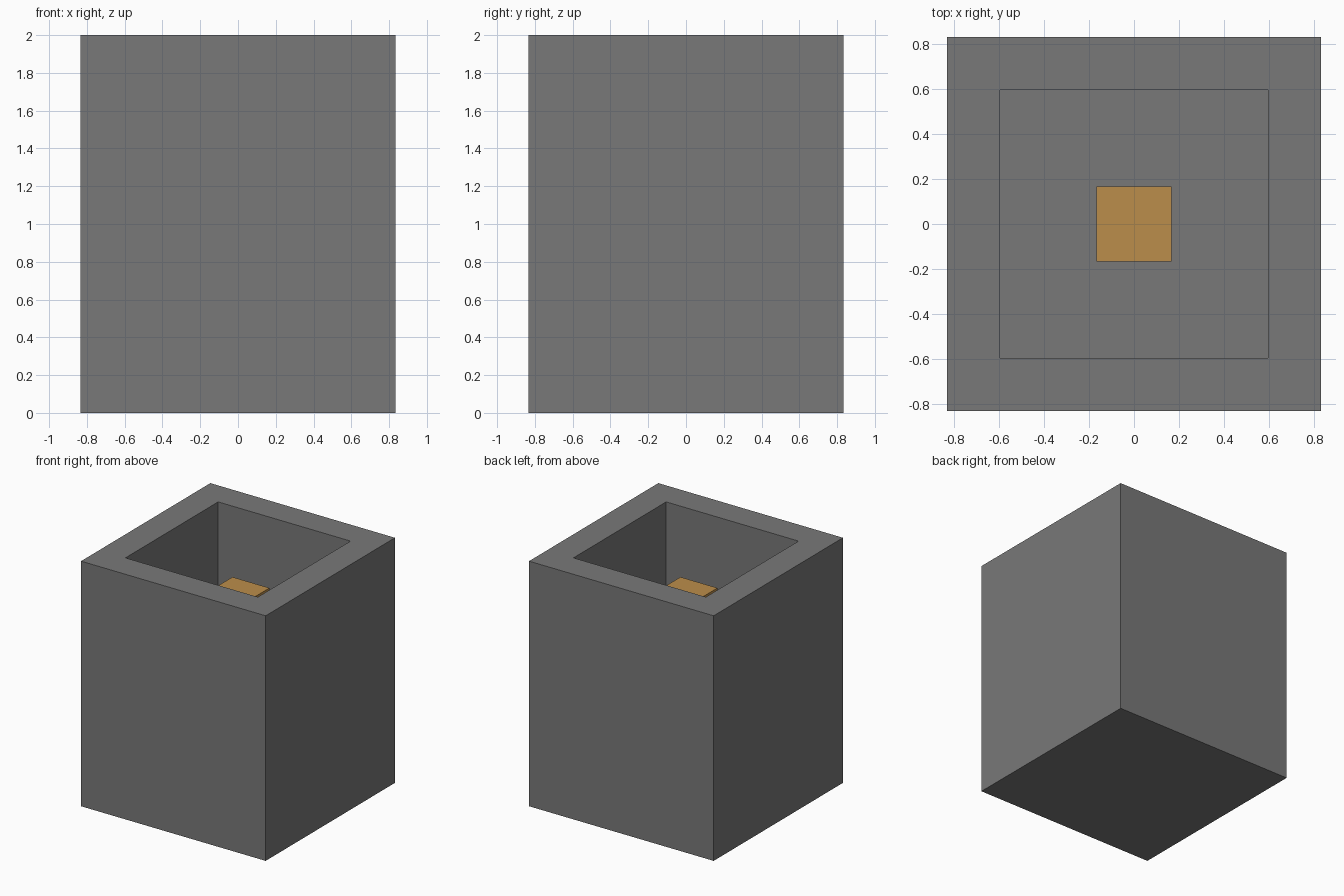
import bpy
import bmesh
from mathutils import Matrix

U = 1 / 6  # design unit

cube = bpy.data.objects.get("Cube")
if cube:
    bpy.data.objects.remove(cube, do_unlink=True)


def make_material(name, rgb):
    mat = bpy.data.materials.new(name)
    mat.use_nodes = True
    mat.diffuse_color = (*rgb, 1)
    mat.node_tree.nodes["Principled BSDF"].inputs["Base Color"].default_value = (*rgb, 1)
    return mat


def make_box(name, width, bottom, top, mat, wall=0, depth=0):
    """Square box standing on z = bottom, hollowed from above if wall is set."""
    bm = bmesh.new()
    size = Matrix.Diagonal((width, width, top - bottom, 1))
    bmesh.ops.create_cube(bm, size=1, matrix=Matrix.Translation((0, 0, (bottom + top) / 2)) @ size)
    if wall:
        lid = max(bm.faces, key=lambda f: f.calc_center_median().z)
        # Inset the rim, then push the inner face down to form the floor
        bmesh.ops.inset_region(bm, faces=[lid], thickness=wall)
        floor = bmesh.ops.extrude_discrete_faces(bm, faces=[lid])["faces"][0]
        bmesh.ops.translate(bm, verts=floor.verts, vec=(0, 0, -depth))
    mesh = bpy.data.meshes.new(name)
    bm.to_mesh(mesh)
    bm.free()
    mesh.materials.append(mat)
    obj = bpy.data.objects.new(name, mesh)
    bpy.context.collection.objects.link(obj)
    return obj


grey = make_material("stone_grey", (0.19, 0.19, 0.19))
amber = make_material("amber", (0.50, 0.27, 0.07))

# Hollow outer block and the square post standing in its cavity
make_box("outer_block", 10 * U, 0, 12 * U, grey, wall=2 * U, depth=10 * U)
make_box("inner_post", 2 * U, 2 * U, 10 * U, amber)
